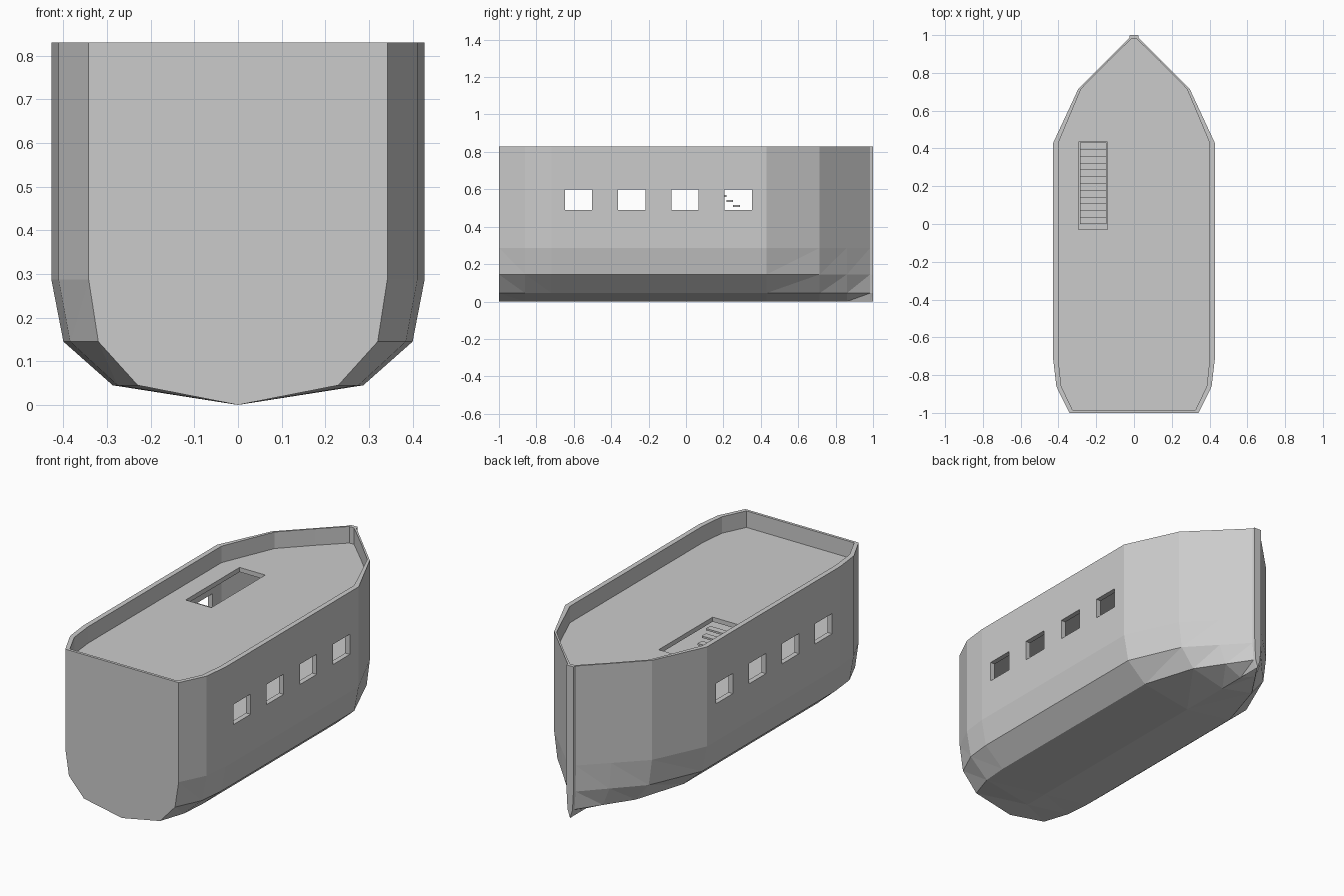
import bpy, bmesh

if "Cube" in bpy.data.objects:
    bpy.data.objects.remove(bpy.data.objects["Cube"], do_unlink=True)

grey = bpy.data.materials.new("hull grey")
grey.use_nodes = True
GREY = (0.6, 0.6, 0.6, 1)
grey.diffuse_color = GREY
grey.node_tree.nodes["Principled BSDF"].inputs["Base Color"].default_value = GREY


def finish(bm, name):
    bmesh.ops.recalc_face_normals(bm, faces=bm.faces)
    mesh = bpy.data.meshes.new(name)
    bm.to_mesh(mesh)
    bm.free()
    mesh.materials.append(grey)
    obj = bpy.data.objects.new(name, mesh)
    bpy.context.collection.objects.link(obj)
    return obj


def loft(name, rings):
    """Skin a row of closed rings and cap both ends."""
    bm = bmesh.new()
    loops = [[bm.verts.new(p) for p in ring] for ring in rings]
    n = len(loops[0])
    for a, b in zip(loops, loops[1:]):
        for i in range(n):
            j = (i + 1) % n
            bm.faces.new((a[i], a[j], b[j], b[i]))
    bm.faces.new(loops[0])
    bm.faces.new(loops[-1])
    bmesh.ops.triangulate(bm, faces=[f for f in bm.faces if len(f.verts) == 4])
    return finish(bm, name)


def box(name, x0, x1, y0, y1, z0, z1):
    return loft(name, [[(x0, y0, z), (x1, y0, z), (x1, y1, z), (x0, y1, z)] for z in (z0, z1)])


def prism(name, half_outline, z0, z1):
    outline = half_outline + [(y, -w) for y, w in reversed(half_outline)]
    return loft(name, [[(w, y, z) for y, w in outline] for z in (z0, z1)])


def cut(target, cutter):
    mod = target.modifiers.new(cutter.name, "BOOLEAN")
    mod.operation = "DIFFERENCE"
    mod.solver = "EXACT"
    mod.object = cutter
    cutter.hide_render = True
    cutter.hide_viewport = True
    cutter.display_type = "WIRE"


# Hull: one cross-section, scaled in width at each station from stern to bow
section = [(0.287, 0.045), (0.4, 0.145), (0.4275, 0.287), (0.4275, 0.83)]
stations = [(-1, 0.342), (-0.86, 0.411), (-0.72, 0.4275), (0.43, 0.4275),
            (0.715, 0.295), (0.86, 0.15), (0.985, 0.025), (1, 0.022)]
rings = []
for y, width in stations:
    s = width / 0.4275
    right = [(-w * s, y, z) for w, z in reversed(section)]
    rings.append([(w * s, y, z) for w, z in section] + right + [(0, y, 0)])
hull = loft("hull", rings)

# Open deck well and cabin below it, leaving the bulwark and the deck plate
inner = [(-0.985, 0.325), (-0.86, 0.385), (-0.72, 0.4), (0.43, 0.4),
         (0.715, 0.28), (0.86, 0.138), (0.98, 0.014)]
cut(hull, prism("deck_well_cutter", inner, 0.74, 0.9))
cut(hull, prism("cabin_cutter", inner, 0.385, 0.715))

# Stair hatch in the deck
cut(hull, box("hatch_cutter", -0.295, -0.14, -0.03, 0.435, 0.6, 0.8))

# Four windows on each side
for i in range(4):
    y = -0.575 + i * 0.285
    cut(hull, box(f"window_cutter_{i + 1}", -0.6, 0.6, y - 0.073, y + 0.073, 0.49, 0.6))

# Stairs going down towards the bow
for i in range(12):
    y, z = 0.036 * i, 0.7 - 0.027 * i
    box(f"stair_tread_{i + 1}", -0.287, -0.146, y, y + 0.036, z - 0.005, z + 0.005)
